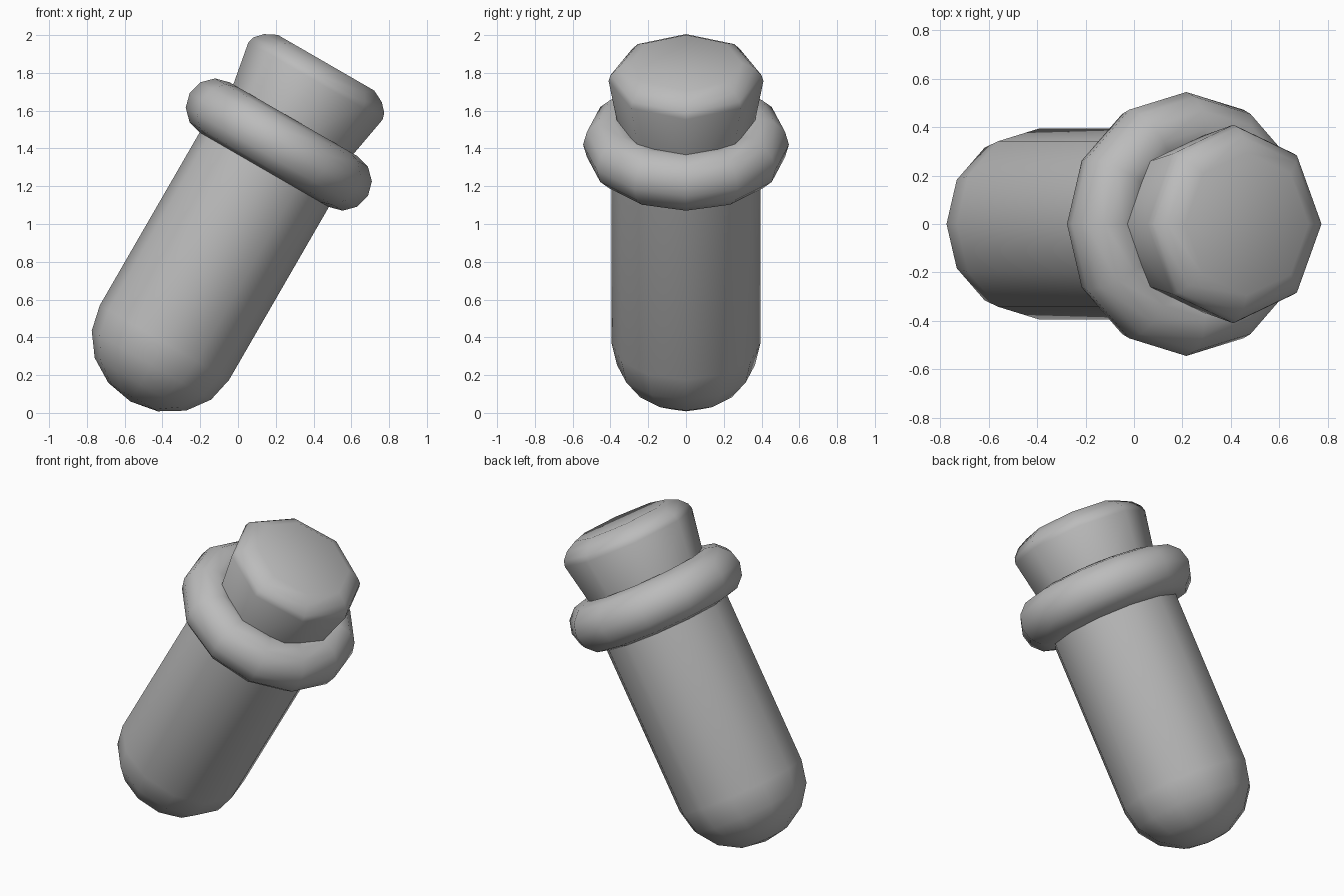
import bpy, bmesh, math
from mathutils import Matrix, Vector

cube = bpy.data.objects.get("Cube")
if cube:
    bpy.data.objects.remove(cube, do_unlink=True)

grey = bpy.data.materials.new("plain_grey")
grey.use_nodes = True
GREY = (0.5, 0.5, 0.5, 1)
grey.diffuse_color = GREY
grey.node_tree.nodes["Principled BSDF"].inputs["Base Color"].default_value = GREY

# Every part shares one axis, leaning 30 degrees towards +x
LEAN = Matrix.Translation((-0.453, 0, 0.262)) @ Matrix.Rotation(math.radians(30), 4, 'Y')


def lathe(name, profile, sides, closed=False):
    """Revolve a (radius, height) profile around the leaning axis."""
    bm = bmesh.new()
    verts = [bm.verts.new((r, 0, h)) for r, h in profile]
    edges = [bm.edges.new(pair) for pair in zip(verts, verts[1:])]
    if closed:
        edges.append(bm.edges.new((verts[-1], verts[0])))
    bmesh.ops.spin(bm, geom=verts + edges, cent=(0, 0, 0), axis=(0, 0, 1),
                   angle=math.tau, steps=sides, use_duplicate=False)
    bmesh.ops.remove_doubles(bm, verts=bm.verts, dist=0.0005)
    # Close any open ends with a single flat face
    bmesh.ops.holes_fill(bm, edges=[e for e in bm.edges if e.is_boundary], sides=0)
    bmesh.ops.recalc_face_normals(bm, faces=bm.faces)
    mesh = bpy.data.meshes.new(name)
    bm.to_mesh(mesh)
    bm.free()
    mesh.materials.append(grey)
    obj = bpy.data.objects.new(name, mesh)
    bpy.context.collection.objects.link(obj)
    obj.matrix_world = LEAN
    bpy.ops.object.select_all(action='DESELECT')
    obj.select_set(True)
    bpy.context.view_layer.objects.active = obj
    bpy.ops.object.shade_smooth_by_angle(angle=math.radians(60))
    return obj


# Tube with a hemispherical bottom
R, BASE = 0.395, 0.127
dome = [(R * math.sin(i * math.pi / 8), BASE - 0.36 * math.cos(i * math.pi / 8))
        for i in range(5)]
lathe("tube_body", dome + [(R, 1.34)], 12)

# Rounded collar ring
ring = [(0.39 + 0.155 * math.cos(i * math.tau / 12),
         1.338 + 0.155 * math.sin(i * math.tau / 12)) for i in range(12)]
lathe("collar_ring", ring, 12, closed=True)

# Eight-sided stopper, flaring upwards to a rounded rim and a flat top
lathe("stopper", [(0.34, 1.34), (0.41, 1.727), (0.4, 1.762), (0.36, 1.805),
                  (0.295, 1.838)], 8)
